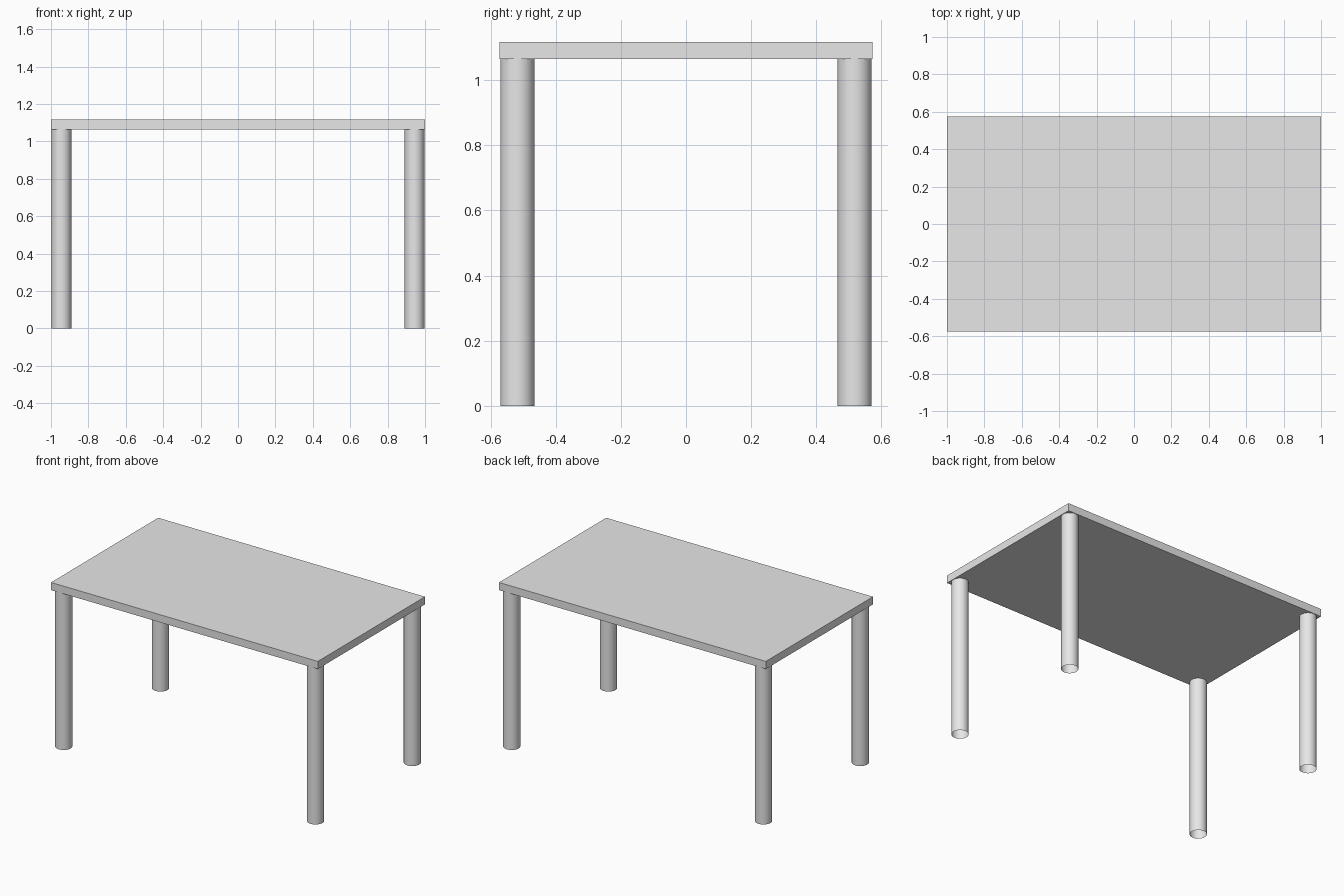
import bpy

cube = bpy.data.objects.get("Cube")
if cube:
    bpy.data.objects.remove(cube, do_unlink=True)

LENGTH, DEPTH, HEIGHT = 2.0, 1.147, 1.117
TOP_THICKNESS = 0.052
LEG_RADIUS = 0.0525
LEG_HEIGHT = HEIGHT - TOP_THICKNESS
LEG_X, LEG_Y = 0.944, 0.518

# Single plain grey for the whole table
grey = bpy.data.materials.new("light_grey")
grey.use_nodes = True
colour = (0.8, 0.8, 0.8, 1.0)
grey.diffuse_color = colour
grey.node_tree.nodes["Principled BSDF"].inputs["Base Color"].default_value = colour


def finish(name):
    obj = bpy.context.object
    obj.name = name
    obj.data.materials.append(grey)
    return obj


# Flat rectangular top
bpy.ops.mesh.primitive_cube_add(size=1, location=(0, 0, HEIGHT - TOP_THICKNESS / 2))
top = finish("table_top")
top.scale = (LENGTH, DEPTH, TOP_THICKNESS)
bpy.ops.object.transform_apply(location=False, rotation=False, scale=True)

# Four round, open-ended legs at the corners
for side, sx in (("left", 1), ("right", -1)):
    for end, sy in (("front", -1), ("back", 1)):
        bpy.ops.mesh.primitive_cylinder_add(
            vertices=32, radius=LEG_RADIUS, depth=LEG_HEIGHT, end_fill_type='NOTHING',
            location=(sx * LEG_X, sy * LEG_Y, LEG_HEIGHT / 2))
        finish(f"{end}_{side}_leg")
        bpy.ops.object.shade_smooth_by_angle()
